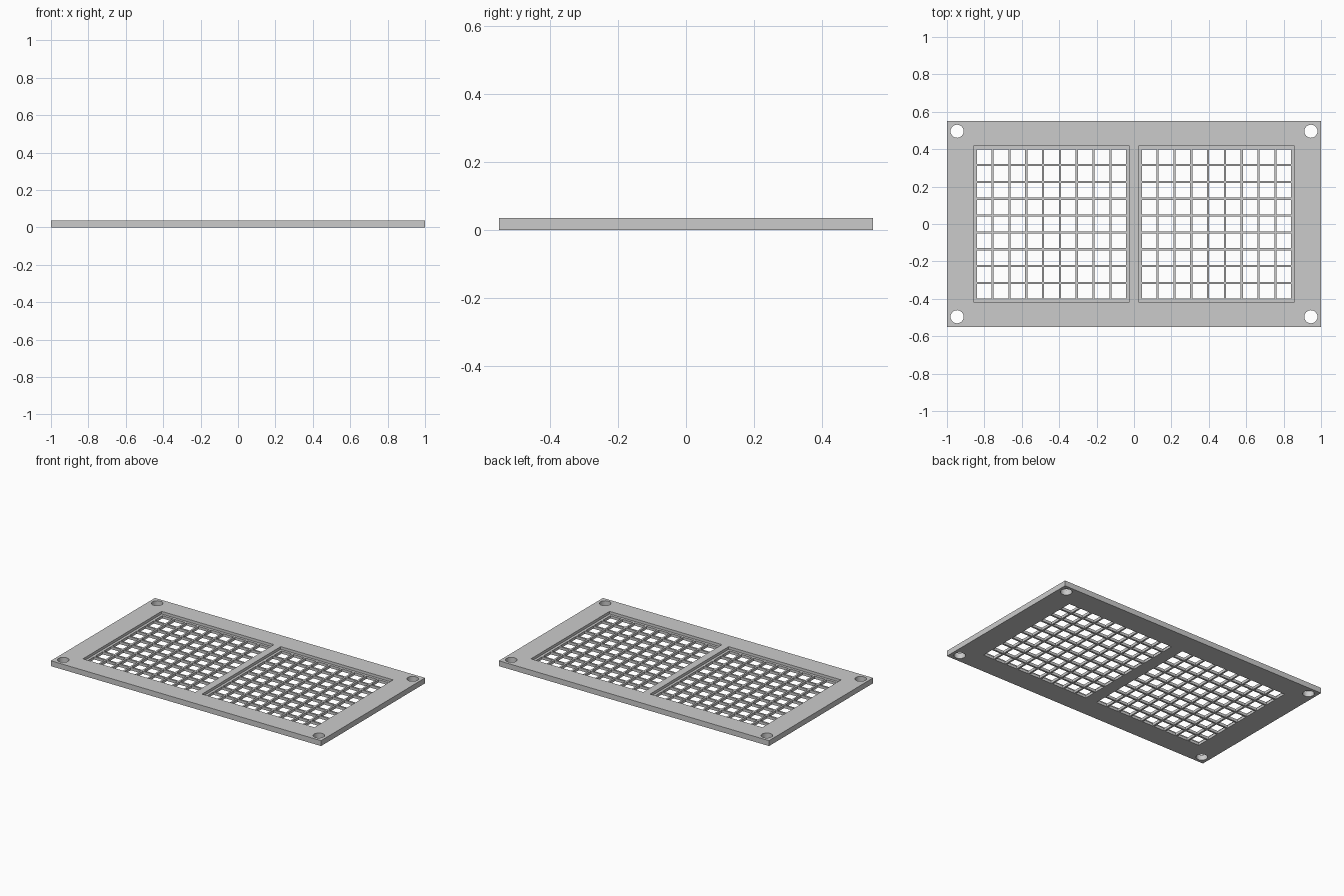
import bpy
import bmesh
from mathutils import Matrix, Vector

if "Cube" in bpy.data.objects:
    bpy.data.objects.remove(bpy.data.objects["Cube"])

THICK, FLOOR = 0.036, 0.018          # plate height, height of the mesh floor
PANEL_X, PANEL = 0.441, 0.832        # panel centre offset and side
CELLS, PITCH, CELL = 9, 0.09, 0.078  # square openings per panel side

grey = bpy.data.materials.new("plain grey")
grey.use_nodes = True
grey.diffuse_color = (0.6, 0.6, 0.6, 1)
grey.node_tree.nodes["Principled BSDF"].inputs["Base Color"].default_value = (0.6, 0.6, 0.6, 1)


def add_box(bm, x, y, width, depth, z0, z1):
    size = Matrix.Diagonal((width, depth, z1 - z0, 1))
    bmesh.ops.create_cube(bm, size=1, matrix=Matrix.Translation((x, y, (z0 + z1) / 2)) @ size)


def make_object(name, bm):
    mesh = bpy.data.meshes.new(name)
    bm.to_mesh(mesh)
    bm.free()
    mesh.materials.append(grey)
    obj = bpy.data.objects.new(name, mesh)
    bpy.context.collection.objects.link(obj)
    return obj


def cut(target, cutter):
    mod = target.modifiers.new(cutter.name, "BOOLEAN")
    mod.operation, mod.solver, mod.object = "DIFFERENCE", "EXACT", cutter
    bpy.context.view_layer.objects.active = target
    bpy.ops.object.modifier_apply(modifier=mod.name)
    bpy.data.objects.remove(cutter)


# Solid plate
bm = bmesh.new()
add_box(bm, 0, 0, 2, 1.1, 0, THICK)
plate = make_object("grille_plate", bm)

# Two sunken square panels
bm = bmesh.new()
for side in (-1, 1):
    add_box(bm, side * PANEL_X, 0, PANEL, PANEL, FLOOR, THICK * 2)
cut(plate, make_object("recess_cutter", bm))

# Square openings and round corner holes, all the way through
bm = bmesh.new()
offsets = [(i - (CELLS - 1) / 2) * PITCH for i in range(CELLS)]
for side in (-1, 1):
    for dx in offsets:
        for dy in offsets:
            add_box(bm, side * PANEL_X + dx, dy, CELL, CELL, -THICK, THICK * 2)
    for end in (-1, 1):
        bmesh.ops.create_cone(bm, cap_ends=True, segments=32, radius1=0.035, radius2=0.035,
                              depth=THICK * 4, matrix=Matrix.Translation(Vector((side * 0.946, end * 0.496, 0))))
cut(plate, make_object("hole_cutter", bm))

# Smooth round holes, crisp edges elsewhere
plate.select_set(True)
bpy.context.view_layer.objects.active = plate
bpy.ops.object.shade_smooth_by_angle(angle=0.5)
